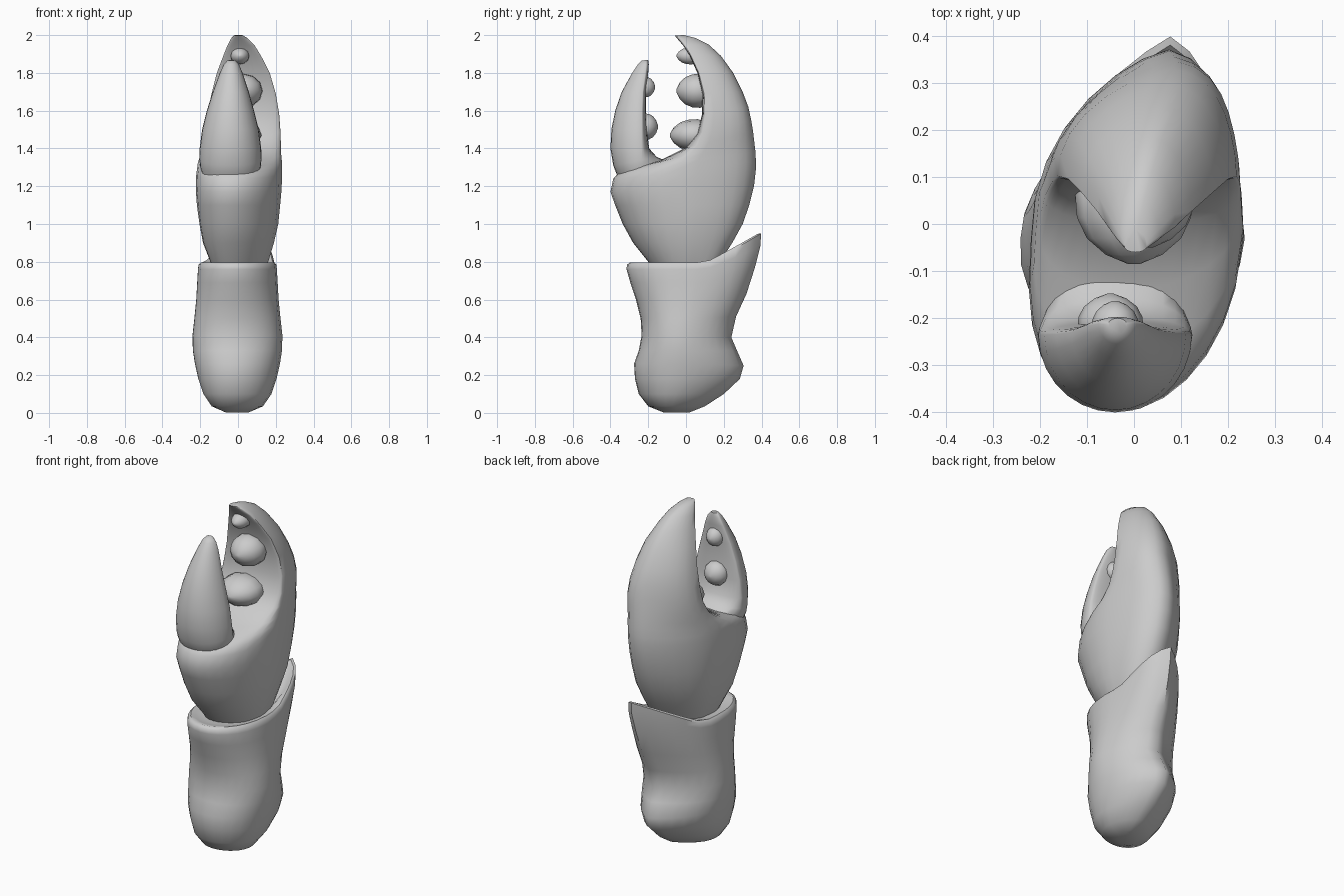
import bpy, bmesh, math

shell = bpy.data.materials.new("shell_grey")
shell.diffuse_color = (0.6, 0.6, 0.6, 1)
SEG = 28


def loft(name, rings):
    """Skin a list of closed point rings and cap both ends."""
    bm = bmesh.new()
    vs = [[bm.verts.new(p) for p in r] for r in rings]
    n = len(vs[0])
    for a, b in zip(vs, vs[1:]):
        for i in range(n):
            j = (i + 1) % n
            bm.faces.new((a[i], a[j], b[j], b[i]))
    bm.faces.new(vs[0][::-1])
    bm.faces.new(vs[-1])
    bmesh.ops.recalc_face_normals(bm, faces=bm.faces)
    me = bpy.data.meshes.new(name)
    bm.to_mesh(me)
    bm.free()
    me.materials.append(shell)
    ob = bpy.data.objects.new(name, me)
    bpy.context.collection.objects.link(ob)
    bpy.ops.object.select_all(action='DESELECT')
    ob.select_set(True)
    bpy.context.view_layer.objects.active = ob
    bpy.ops.object.shade_smooth_by_angle(angle=math.radians(50))
    return ob


def ring(yf, zf, yb, zb, cx, rx, f, q=0.0, skf=0.0, skb=0.0, start=None, full=1.0):
    """Section from front point to back point; f places the widest line,
    q sharpens the back ridge, skf and skb shift the ridges in x,
    start delays the rise towards the back, full < 1 fattens the front."""
    cy = yf + f * (yb - yf)
    pts = []
    for i in range(SEG):
        t = 2 * math.pi * i / SEG
        c, s = math.cos(t), math.sin(t)
        if s >= 0:
            y = cy + (yb - cy) * ((1 - q) * s + q * (1 - abs(c)))
            x = cx + rx * c + skb * s ** 2.5
        else:
            y = cy - (cy - yf) * abs(s) ** full
            x = cx + rx * c + skf * abs(s)
        u = max(0.0, min(1.0, (y - yf) / (yb - yf)))
        if start is not None:
            u = max(0.0, (u - start) / (1 - start)) ** 1.05
        pts.append((x, y, zf + (zb - zf) * u))
    return pts


# Forearm: front y, front z, back y, back z, half width; rim ends in a rear spike
forearm = [
    (-0.12, 0.003, 0.02, 0.003, 0.06), (-0.20, 0.035, 0.10, 0.035, 0.135),
    (-0.25, 0.10, 0.20, 0.10, 0.18), (-0.27, 0.18, 0.285, 0.18, 0.207),
    (-0.275, 0.26, 0.305, 0.25, 0.225), (-0.25, 0.33, 0.27, 0.33, 0.236),
    (-0.235, 0.41, 0.24, 0.40, 0.238), (-0.24, 0.50, 0.265, 0.51, 0.228),
    (-0.265, 0.60, 0.32, 0.63, 0.218), (-0.295, 0.69, 0.365, 0.77, 0.213),
    (-0.315, 0.76, 0.393, 0.88, 0.209), (-0.312, 0.785, 0.398, 0.95, 0.206),
    (-0.295, 0.797, 0.38, 0.948, 0.193), (-0.265, 0.79, 0.33, 0.89, 0.17),
    (-0.21, 0.775, 0.24, 0.80, 0.13)]
loft("forearm", [ring(a, b, c, d, -0.003, w, 0.43, 0.27, -0.02,
                      0.03 + 0.05 * min(1, b / 0.75) ** 2, 0.59, 0.85)
                 for a, b, c, d, w in forearm])

# Palm running up into the fixed finger: also centre x, half width, widest line
palm = [
    (-0.16, 0.74, 0.14, 0.74, 0.01, 0.12, 0.5), (-0.20, 0.80, 0.18, 0.80, 0.01, 0.15, 0.5),
    (-0.28, 0.90, 0.245, 0.90, 0.005, 0.185, 0.5), (-0.335, 1.00, 0.30, 1.00, 0.007, 0.206, 0.5),
    (-0.375, 1.10, 0.335, 1.10, 0.005, 0.218, 0.5), (-0.40, 1.17, 0.36, 1.20, 0.006, 0.225, 0.48),
    (-0.385, 1.24, 0.37, 1.29, 0.008, 0.225, 0.48), (-0.355, 1.275, 0.37, 1.33, 0.01, 0.222, 0.47),
    (-0.28, 1.30, 0.368, 1.38, 0.012, 0.220, 0.42), (-0.14, 1.335, 0.362, 1.43, 0.015, 0.214, 0.32),
    (0.00, 1.405, 0.355, 1.49, 0.02, 0.207, 0.18), (0.06, 1.48, 0.345, 1.55, 0.025, 0.20, 0.1),
    (0.085, 1.58, 0.33, 1.62, 0.028, 0.19, 0.07), (0.085, 1.69, 0.30, 1.70, 0.03, 0.17, 0.05),
    (0.06, 1.80, 0.25, 1.80, 0.028, 0.14, 0.04), (0.02, 1.89, 0.185, 1.89, 0.022, 0.10, 0.04),
    (-0.015, 1.945, 0.12, 1.95, 0.016, 0.072, 0.08), (-0.045, 1.98, 0.05, 1.985, 0.008, 0.046, 0.2),
    (-0.06, 1.998, -0.01, 2.0, 0.003, 0.024, 0.3)]
rings = []
for r in palm:
    fade = min(1.0, max(0.0, (2.0 - r[1]) / 0.5))      # back ridge shift dies out at the tip
    front = min(1.0, max(0.0, (1.45 - r[1]) / 0.15))   # front shift only on the palm
    rings.append(ring(*r, 0.12, -0.045 * front, 0.065 * fade, full=0.85))
loft("palm_and_fixed_finger", rings)

# Hinged finger: rounded outside, flatter inside
hinged = [
    (-0.34, 1.22, -0.12, 1.26, -0.04, 0.14, 0.5), (-0.37, 1.27, -0.105, 1.335, -0.04, 0.16, 0.5),
    (-0.385, 1.31, -0.155, 1.355, -0.04, 0.164, 0.65), (-0.40, 1.40, -0.195, 1.40, -0.04, 0.163, 0.8),
    (-0.395, 1.50, -0.207, 1.50, -0.04, 0.15, 0.85), (-0.375, 1.60, -0.213, 1.60, -0.04, 0.125, 0.87),
    (-0.34, 1.70, -0.213, 1.70, -0.038, 0.095, 0.87), (-0.285, 1.80, -0.20, 1.80, -0.036, 0.06, 0.82),
    (-0.255, 1.845, -0.197, 1.845, -0.035, 0.04, 0.75), (-0.235, 1.866, -0.2, 1.868, -0.035, 0.02, 0.6)]
loft("hinged_finger", [ring(*r) for r in hinged])


def tooth(name, x, z, y0, y1, rx, rz):
    """Blunt pointed knob growing from y0 to y1."""
    prof = [(0.8, -0.2), (1, 0.1), (0.97, 0.4), (0.8, 0.67), (0.48, 0.88), (0.1, 1)]
    loft(name, [[(x + rx * r * math.cos(k * math.pi / 6), y0 + (y1 - y0) * h,
                  z + rz * r * math.sin(k * math.pi / 6)) for k in range(12)]
                for r, h in prof])


# Teeth on both fingers
tooth("fixed_tooth_low", 0.0, 1.47, 0.08, -0.085, 0.125, 0.085)
tooth("fixed_tooth_mid", 0.03, 1.705, 0.09, -0.05, 0.10, 0.09)
tooth("fixed_tooth_top", 0.01, 1.89, 0.04, -0.05, 0.05, 0.045)
tooth("hinged_tooth_low", -0.05, 1.515, -0.23, -0.148, 0.07, 0.07)
tooth("hinged_tooth_top", -0.04, 1.725, -0.23, -0.163, 0.05, 0.055)
